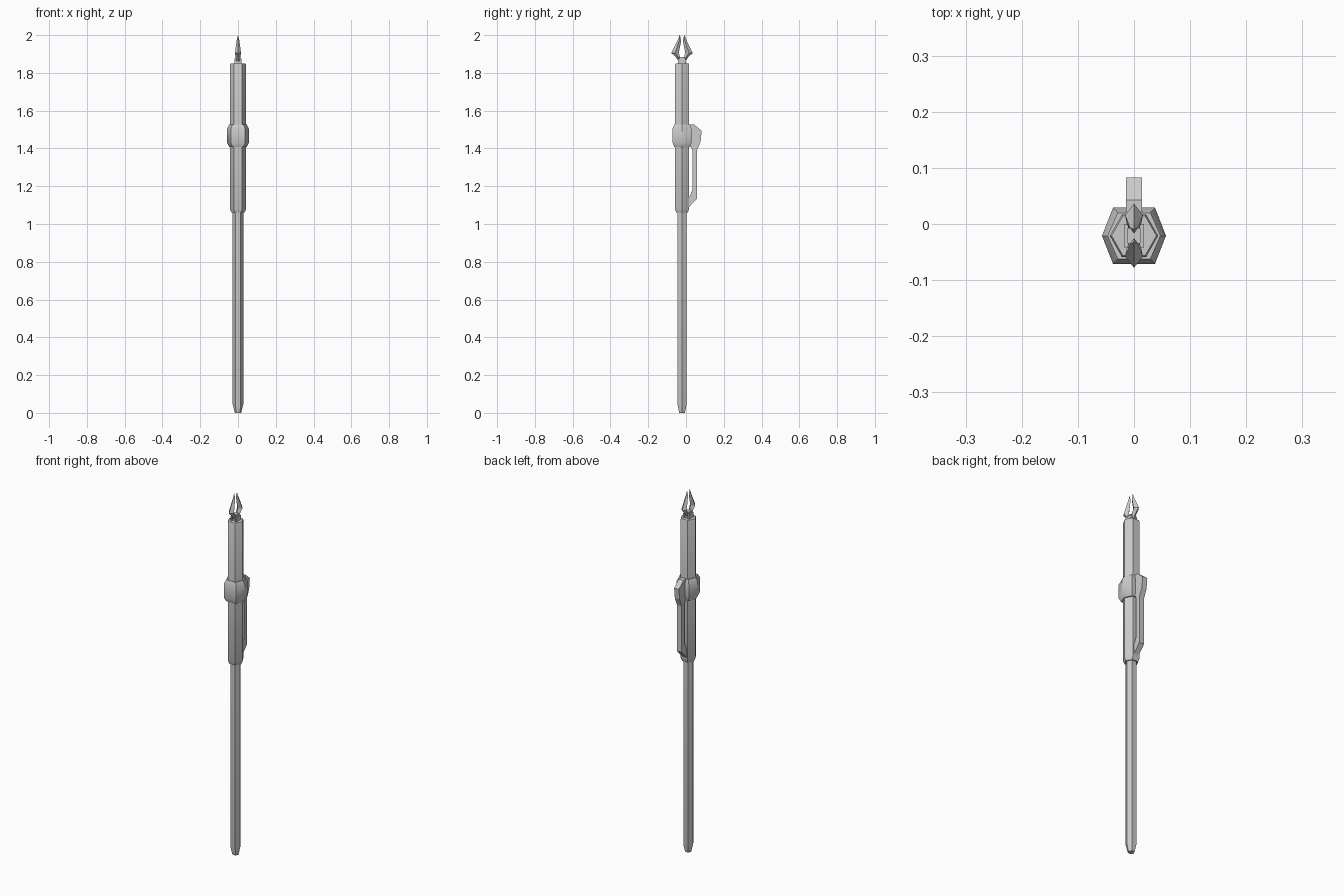
import bpy, bmesh, math

if "Cube" in bpy.data.objects:
    bpy.data.objects.remove(bpy.data.objects["Cube"])

YC = -0.021  # shaft axis


def make(name, verts, faces, smooth=False):
    me = bpy.data.meshes.new(name)
    me.from_pydata(verts, [], faces)
    bm = bmesh.new()
    bm.from_mesh(me)
    bmesh.ops.recalc_face_normals(bm, faces=bm.faces)
    bm.to_mesh(me)
    bm.free()
    ob = bpy.data.objects.new(name, me)
    bpy.context.collection.objects.link(ob)
    if smooth:
        bpy.context.view_layer.objects.active = ob
        ob.select_set(True)
        bpy.ops.object.shade_smooth_by_angle(angle=math.radians(40))
        ob.select_set(False)
    return ob


def loft(name, rings, smooth=False):
    n = len(rings[0])
    verts = [v for r in rings for v in r]
    faces = [(k * n + i, k * n + (i + 1) % n, (k + 1) * n + (i + 1) % n, (k + 1) * n + i)
             for k in range(len(rings) - 1) for i in range(n)]
    faces += [tuple(range(n)), tuple(range(len(verts) - n, len(verts)))]
    return make(name, verts, faces, smooth)


def hexagon(r, flat, apothem, z):
    return [(x, YC + y, z) for x, y in ((r, 0), (flat, apothem), (-flat, apothem),
                                        (-r, 0), (-flat, -apothem), (flat, -apothem))]


def box(name, x0, x1, y, z0, z1):
    loft(name, [[(x0, YC - y, z), (x1, YC - y, z), (x1, YC + y, z), (x0, YC + y, z)]
                for z in (z0, z1)])


# Hexagonal shaft, grip and collar: (radius, half flat, apothem, z)
loft("lower_shaft", [hexagon(*p) for p in (
    (0.017, 0.009, 0.015, 0), (0.028, 0.0145, 0.024, 0.045), (0.028, 0.0145, 0.024, 1.07))], True)
loft("upper_barrel", [hexagon(*p) for p in (
    (0.034, 0.017, 0.030, 1.06), (0.043, 0.0215, 0.038, 1.08),
    (0.043, 0.0215, 0.038, 1.843), (0.040, 0.020, 0.035, 1.85))], True)
loft("collar", [hexagon(*p) for p in (
    (0.046, 0.029, 0.041, 1.408), (0.057, 0.0375, 0.050, 1.43),
    (0.057, 0.0375, 0.050, 1.505), (0.047, 0.029, 0.041, 1.527))], True)

# Side clip, extruded from its profile
clip = [(0.0, 1.527), (0.043, 1.527), (0.083, 1.493), (0.077, 1.435), (0.058, 1.39),
        (0.058, 1.135), (0.012, 1.085), (0.012, 1.13), (0.034, 1.18), (0.034, 1.39),
        (0.026, 1.41), (0.0, 1.41)]
loft("clip", [[(x, y, z) for y, z in clip] for x in (-0.0145, 0.0145)])

# Socket that holds the prongs
for s, side in ((-1, "left"), (1, "right")):
    box("socket_plate_" + side, s * 0.010, s * 0.018, 0.021, 1.845, 1.875)
box("socket_core", -0.012, 0.012, 0.014, 1.845, 1.885)

# Two pointed prongs: (outer, inner, half width, z)
sections = [(0.018, 0.008, 0.009, 1.862), (0.034, 0.011, 0.013, 1.885),
            (0.057, 0.017, 0.016, 1.906), (0.024, 0.004, 0.007, 1.972),
            (0.0125, 0.0115, 0.0005, 2.0)]
for s, side in ((-1, "front"), (1, "back")):
    loft("prong_" + side, [[(0, YC + s * o, z), (w, YC + s * (o + i) / 2, z),
                            (0, YC + s * i, z), (-w, YC + s * (o + i) / 2, z)]
                           for o, i, w, z in sections])
